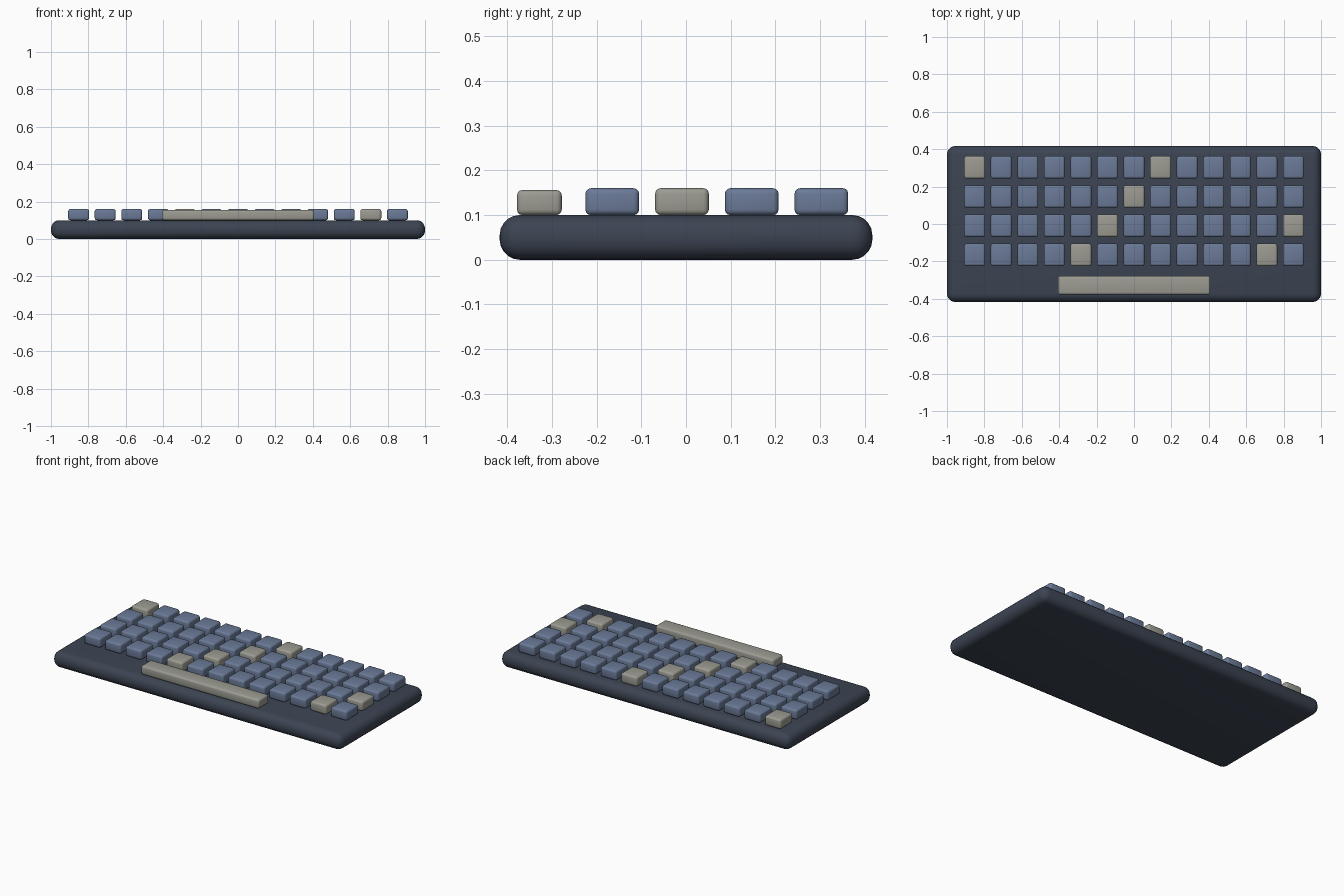
import bpy
import math

if "Cube" in bpy.data.objects:
    bpy.data.objects.remove(bpy.data.objects["Cube"])


def material(name, rgb):
    m = bpy.data.materials.new(name)
    m.diffuse_color = (*rgb, 1)
    m.use_nodes = True
    m.node_tree.nodes["Principled BSDF"].inputs["Base Color"].default_value = m.diffuse_color
    return m


CASE = material("dark_slate", (0.045, 0.058, 0.085))
KEY = material("blue_grey", (0.145, 0.195, 0.31))
ACCENT = material("warm_grey", (0.33, 0.33, 0.29))


def rounded_box(name, centre, size, radius, segments, mat):
    bpy.ops.mesh.primitive_cube_add(size=1, location=centre)
    ob = bpy.context.object
    ob.name = name
    ob.scale = size
    bpy.ops.object.transform_apply(location=False, rotation=False, scale=True)
    ob.data.materials.append(mat)
    bevel = ob.modifiers.new("rounding", 'BEVEL')
    bevel.width = radius
    bevel.segments = segments
    bpy.ops.object.modifier_apply(modifier=bevel.name)
    bpy.ops.object.shade_smooth_by_angle(angle=math.radians(40))
    return ob


# Case
rounded_box("case", (0, 0, 0.05), (2, 0.834, 0.1), 0.045, 5, CASE)

# Keys: four rows of thirteen, back row first, a few in the accent colour
accents = {(0, 0), (0, 7), (1, 6), (2, 5), (2, 12), (3, 4), (3, 11)}
for row in range(4):
    for col in range(13):
        mat = ACCENT if (row, col) in accents else KEY
        rounded_box(f"key_row{row + 1}_{col + 1}",
                    ((col - 6) * 0.142, 0.303 - row * 0.156, 0.13),
                    (0.112, 0.12, 0.06), 0.012, 3, mat)

# Space bar
rounded_box("space_bar", (0, -0.328, 0.128), (0.815, 0.1, 0.056), 0.012, 3, ACCENT)
